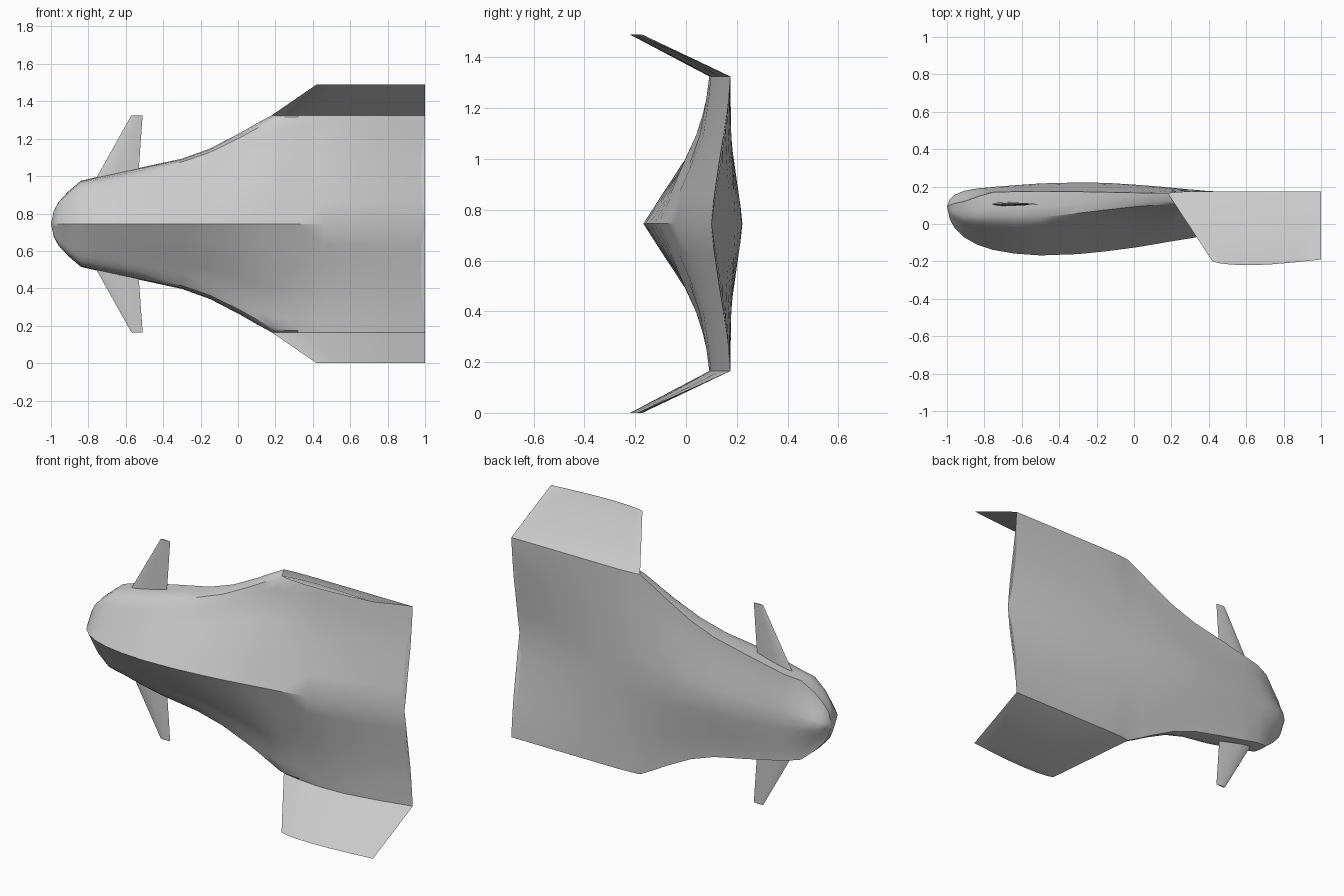
import bpy, bmesh, math

if "Cube" in bpy.data.objects:
    bpy.data.objects.remove(bpy.data.objects["Cube"])

MID = 0.745          # height of the symmetry plane
FOLD = 0.58          # half span where the winglets begin

# hull stations: x, half width, keel y, crown y, lower edge y, upper edge y
STATIONS = [
    (-1.00, .00, .095, .095, .095, .095), (-.985, .07, .025, .13, .10, .10),
    (-.96, .115, -.02, .155, .11, .11), (-.91, .17, -.07, .177, .12, .12),
    (-.84, .23, -.11, .19, .145, .145), (-.755, .25, -.138, .198, .17, .17),
    (-.64, .275, -.158, .207, .173, .173), (-.50, .305, -.168, .217, .175, .175),
    (-.30, .348, -.161, .222, .173, .173), (-.15, .402, -.146, .22, .17, .17),
    (.01, .485, -.125, .21, .167, .167), (.10, .537, -.11, .203, .166, .166),
    (.18, FOLD, -.096, .196, .165, .165), (.23, FOLD, -.088, .191, .128, .171),
    (.32, FOLD, -.073, .183, .104, .175), (.46, FOLD, -.045, .17, .092, .175),
    (.62, FOLD, -.008, .153, .098, .175), (.82, FOLD, .047, .127, .134, .175),
    (1.00, FOLD, .10, .10, .175, .175)]

# cross-section of the underside: nose, middle and tail
S = [0, .2, .4, .6, .75, .86, .95, .985, 1]
NOSE = [0, .11, .22, .33, .41, .48, .58, .74, 1]
MIDDLE = [0, .16, .32, .52, .65, .71, .76, .84, 1]
TAIL = [0, .25, .48, .72, .84, .92, .97, .99, 1]


def ramp(a, b, x):
    return max(0, min(1, (x - a) / (b - a)))


def under(x, i):
    a = NOSE[i] + (MIDDLE[i] - NOSE[i]) * ramp(-.55, .05, x)
    return a + (TAIL[i] - a) * ramp(.18, .32, x)


def crown(s):
    return .5 * (1 - s) + .25 * (1 + math.cos(math.pi * s))


def loft(bm, rows, closed=False, caps=()):
    vs = [[bm.verts.new(p) for p in r] for r in rows]
    n = len(rows[0])
    for a, b in zip(vs, vs[1:]):
        for i in range(n if closed else n - 1):
            j = (i + 1) % n
            bm.faces.new((a[i], a[j], b[j], b[i]))
    for c in caps:
        bm.faces.new(vs[c])


def finish(bm, name):
    bmesh.ops.remove_doubles(bm, verts=bm.verts, dist=1e-4)
    bmesh.ops.recalc_face_normals(bm, faces=bm.faces)
    me = bpy.data.meshes.new(name)
    bm.to_mesh(me)
    bm.free()
    ob = bpy.data.objects.new(name, me)
    bpy.context.collection.objects.link(ob)
    bpy.ops.object.select_all(action='DESELECT')
    ob.select_set(True)
    bpy.context.view_layer.objects.active = ob
    bpy.ops.object.shade_smooth_by_angle(angle=math.radians(30))


# blended hull and wing
bm = bmesh.new()
for side in (1, -1):
    low, up = [], []
    for x, w, k, t, el, eu in STATIONS:
        low.append([(x, k + (el - k) * under(x, i), MID + side * w * s) for i, s in enumerate(S)])
        up.append([(x, eu + (t - eu) * crown(s), MID + side * w * s) for s in S])
    loft(bm, low)
    loft(bm, up)
finish(bm, "hull")

# folded winglets
aft = [s for s in STATIONS if s[0] >= .18]
for side, name in ((1, "upper_winglet"), (-1, "lower_winglet")):
    def tip(x, y, upper):
        u = (x - .18) / .82
        bulge = math.sin(math.pi * u ** .7)
        return (.42 + .58 * u, -.2 + .01 * u + (.025 if upper else -.024) * bulge, MID + side * .745)
    lows = [(s[0], s[4]) for s in aft]
    ups = [(s[0], s[5]) for s in aft[-2:0:-1]]
    root = [(x, y, MID + side * FOLD) for x, y in lows + ups]
    end = [tip(x, y, False) for x, y in lows] + [tip(x, y, True) for x, y in ups]
    bm = bmesh.new()
    loft(bm, [root, end], closed=True, caps=(1,))
    finish(bm, name)

# small foreplanes near the nose
FOIL = [(0, 0), (.12, .7), (.35, 1), (.7, .6), (1, 0), (.7, -.6), (.35, -1), (.12, -.7)]
for side, name in ((1, "upper_foreplane"), (-1, "lower_foreplane")):
    rows = []
    for w, x0, x1, h in ((.2, -.783, -.537, .012), (FOLD, -.57, -.51, .004)):
        rows.append([(x0 + (x1 - x0) * u, .106 + h * v, MID + side * w) for u, v in FOIL])
    bm = bmesh.new()
    loft(bm, rows, closed=True, caps=(0, 1))
    finish(bm, name)
